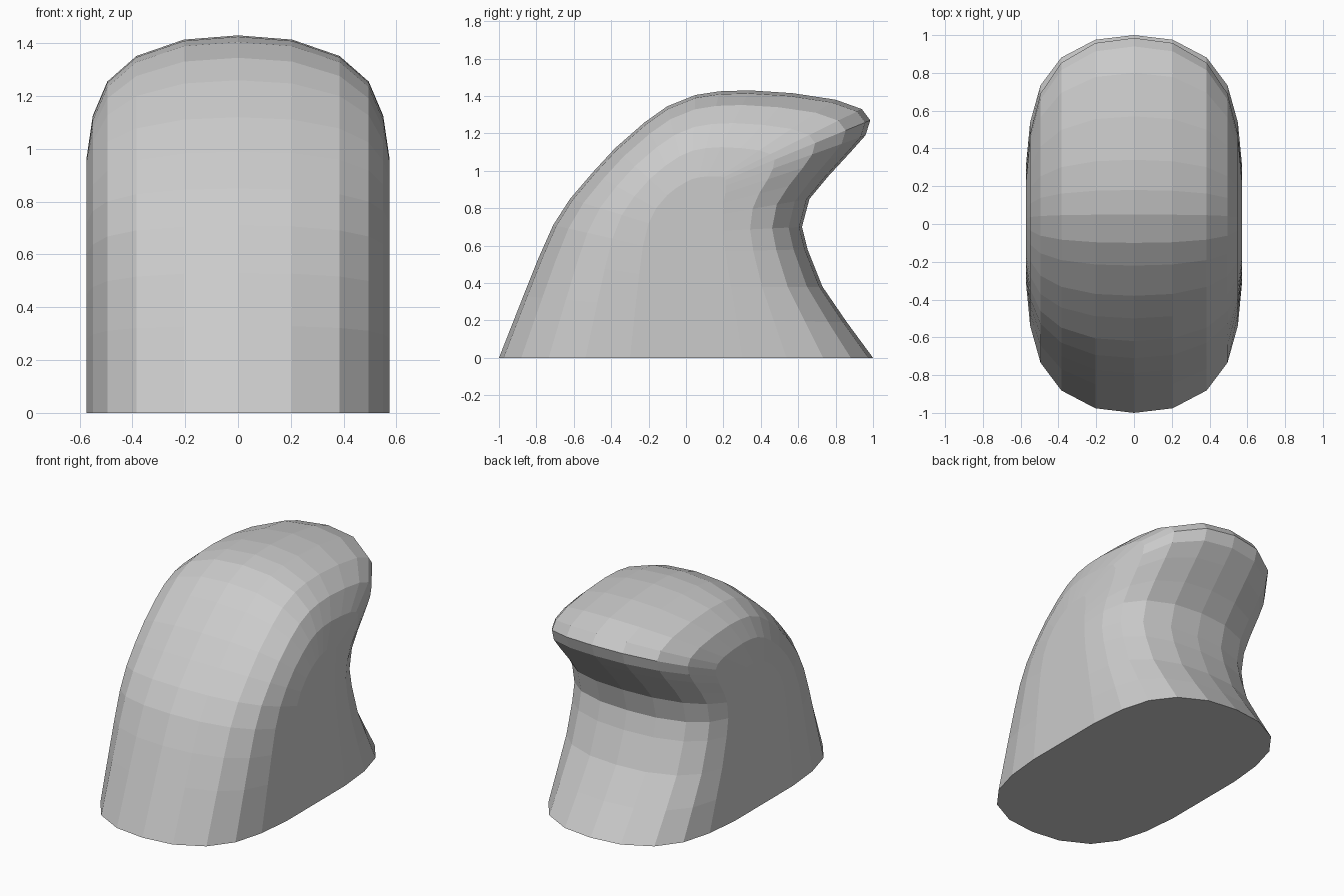
import bpy, bmesh

# Side profile: (y, z) on the centre plane, then (y, z) on the flat side panel
PROFILE = [
    (-1, 0, -.3, 0), (-.87, .33, -.27, .28), (-.79, .53, -.25, .45),
    (-.71, .71, -.23, .6), (-.62, .85, -.2, .72), (-.5, .99, -.16, .8),
    (-.38, 1.12, -.1, .87), (-.22, 1.26, -.05, .91), (-.1, 1.345, 0, .94),
    (.05, 1.405, .03, .955), (.18, 1.425, .07, .965), (.34, 1.43, .11, .97),
    (.57, 1.415, .15, .97), (.8, 1.38, .18, .97), (.94, 1.33, .2, .965),
    (.985, 1.27, .21, .95), (.96, 1.19, .21, .92), (.88, 1.1, .21, .88),
    (.76, .97, .2, .83), (.66, .85, .2, .77), (.62, .7, .2, .68),
    (.65, .58, .21, .57), (.73, .38, .24, .38), (.86, .19, .27, .2),
    (1, 0, .3, 0),
]
# Rounded edge: half width and how far the profile has shrunk to the side panel
STATIONS = [(0, 0), (.205, .035), (.385, .17), (.495, .38), (.55, .66), (.573, 1)]
slices = [(-x, t) for x, t in reversed(STATIONS[1:])] + STATIONS

# Hooked body: slices across the width, bridged together
bm = bmesh.new()
rows = [[bm.verts.new((x, a + (c - a) * t, b + (d - b) * t))
         for a, b, c, d in PROFILE] for x, t in slices]
for r, s in zip(rows, rows[1:]):
    for i in range(len(PROFILE) - 1):
        bm.faces.new((r[i], s[i], s[i + 1], r[i + 1]))

# Flat side panels and base
bm.faces.new(rows[0])
bm.faces.new(rows[-1][::-1])
bm.faces.new([r[0] for r in rows] + [r[-1] for r in reversed(rows)])
bmesh.ops.recalc_face_normals(bm, faces=bm.faces)

mesh = bpy.data.meshes.new("hooked_body")
bm.to_mesh(mesh)
bm.free()
bpy.context.collection.objects.link(bpy.data.objects.new("hooked_body", mesh))
